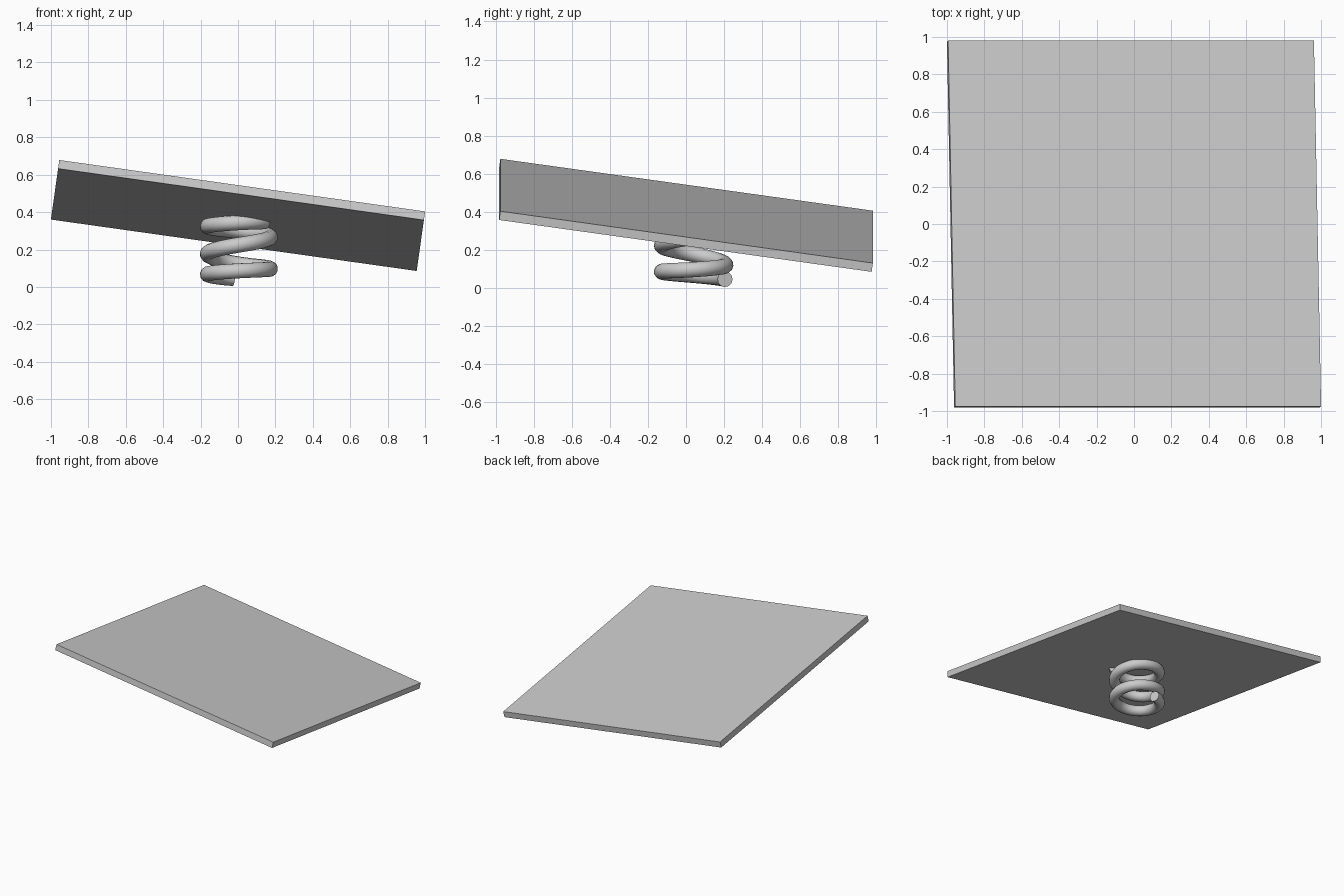
import bpy, math
from mathutils import Vector

if "Cube" in bpy.data.objects:
    bpy.data.objects.remove(bpy.data.objects["Cube"])

# Tilted square plate
bpy.ops.mesh.primitive_cube_add(size=1, location=(0, 0, 0.382))
plate = bpy.context.object
plate.name = "tilted_plate"
plate.scale = (1.975, 1.975, 0.047)
plate.rotation_euler = (math.radians(-8), math.radians(8), 0)

# Coil height at each quarter turn, starting at the back and going left;
# the end turns are pressed flatter than the middle one
HEIGHTS = [0.042, 0.068, 0.087, 0.096, 0.118, 0.178, 0.225, 0.267, 0.30, 0.324, 0.345, 0.352]
RADIUS, WIRE, STEPS = 0.168, 0.041, 10


def coil_height(q):
    i = min(int(q), len(HEIGHTS) - 2)
    return HEIGHTS[i] + (HEIGHTS[i + 1] - HEIGHTS[i]) * (q - i)


def coil_point(q):
    a = math.radians(90) + q * math.pi / 2
    z = (coil_height(max(q - 0.25, 0)) + coil_height(q) + coil_height(q + 0.25)) / 3
    return Vector((0.005 + RADIUS * math.cos(a), 0.04 + RADIUS * math.sin(a), z))


# Coil spring as a round-bevelled path with closed ends
curve = bpy.data.curves.new("coil_spring", "CURVE")
curve.dimensions = "3D"
curve.bevel_depth = WIRE
curve.bevel_resolution = 4
curve.use_fill_caps = True
spline = curve.splines.new("POLY")
start, end = 0.12, 10.6
count = int((end - start) * STEPS)
spline.points.add(count)
for i, p in enumerate(spline.points):
    p.co = (*coil_point(start + (end - start) * i / count), 1)
spring = bpy.data.objects.new("coil_spring", curve)
bpy.context.collection.objects.link(spring)

# Turn the spring into a smooth mesh with sharp end caps
bpy.ops.object.select_all(action="DESELECT")
spring.select_set(True)
bpy.context.view_layer.objects.active = spring
bpy.ops.object.convert(target="MESH")
bpy.ops.object.shade_smooth_by_angle(angle=math.radians(40))
